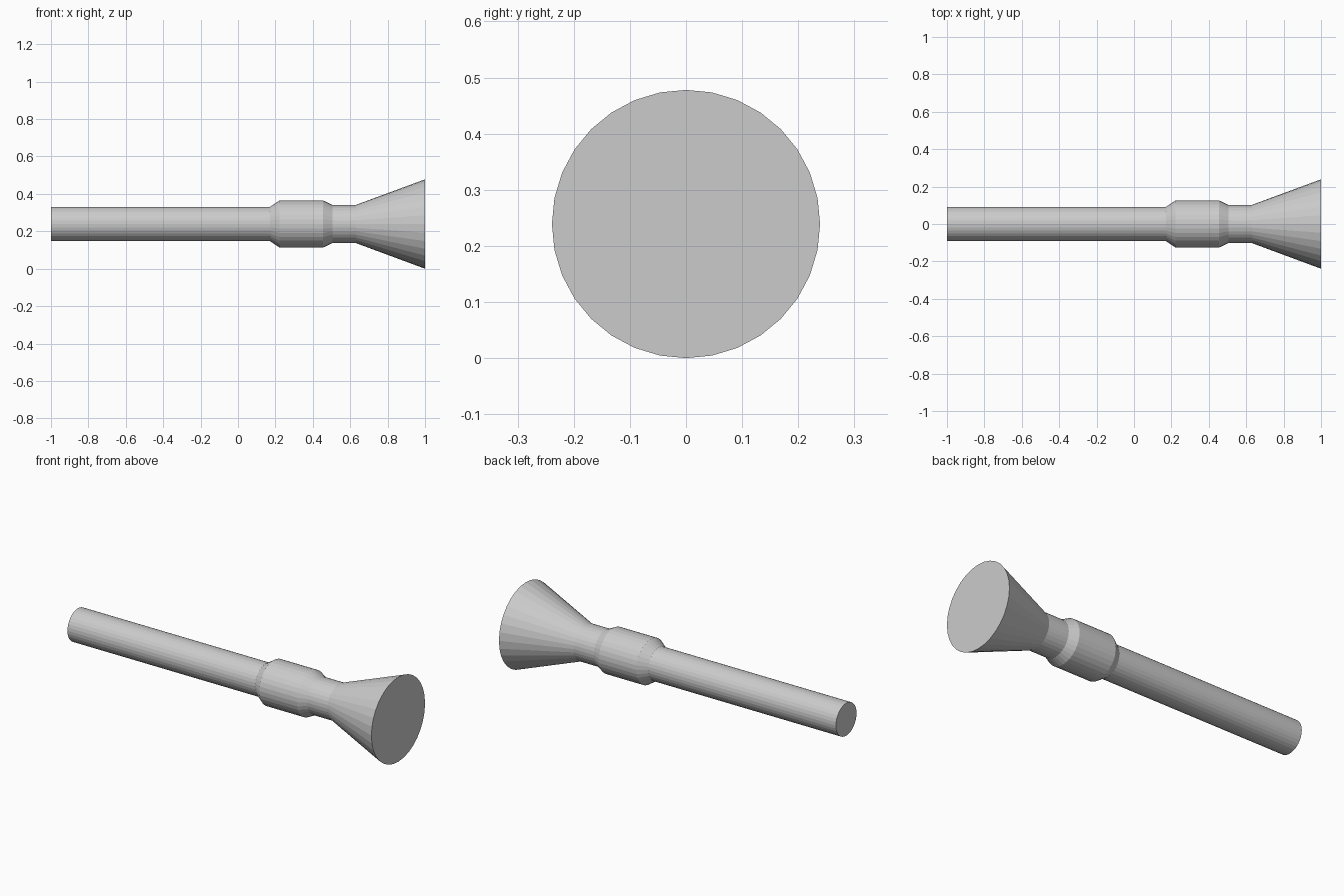
import bpy, bmesh
from math import cos, sin, tau

if "Cube" in bpy.data.objects:
    bpy.data.objects.remove(bpy.data.objects["Cube"])

SIDES = 32
AXIS_Z = 0.239


def lathe(name, profile, cap_start=False, cap_end=False):
    """Revolve (x, radius) points around the horizontal axis, flat shaded."""
    bm = bmesh.new()
    rings = [[bm.verts.new((x, r * cos(tau * i / SIDES), r * sin(tau * i / SIDES)))
              for i in range(SIDES)] for x, r in profile]
    for a, b in zip(rings, rings[1:]):
        for i in range(SIDES):
            j = (i + 1) % SIDES
            bm.faces.new((a[i], a[j], b[j], b[i]))
    if cap_start:
        bm.faces.new(rings[0][::-1])
    if cap_end:
        bm.faces.new(rings[-1])
    # point all faces away from the axis, end caps outward
    for f in bm.faces:
        f.normal_update()
        c = f.calc_center_median()
        out = c.copy()
        out.x = 0
        if out.length < 1e-4:
            out.x = c.x
        if f.normal.dot(out) < 0:
            f.normal_flip()
    mesh = bpy.data.meshes.new(name)
    bm.to_mesh(mesh)
    bm.free()
    obj = bpy.data.objects.new(name, mesh)
    obj.location.z = AXIS_Z
    bpy.context.collection.objects.link(obj)
    return obj


# Long straight tube with a closed end
lathe("tube", [(-1.0, 0.092), (0.171, 0.092)], cap_start=True)

# Thicker sleeve with chamfered shoulders
lathe("sleeve", [(0.171, 0.092), (0.222, 0.126), (0.455, 0.126), (0.504, 0.102)])

# Short neck widening into the closed flared end
lathe("flared_end", [(0.504, 0.102), (0.63, 0.102), (1.0, 0.239)], cap_end=True)
